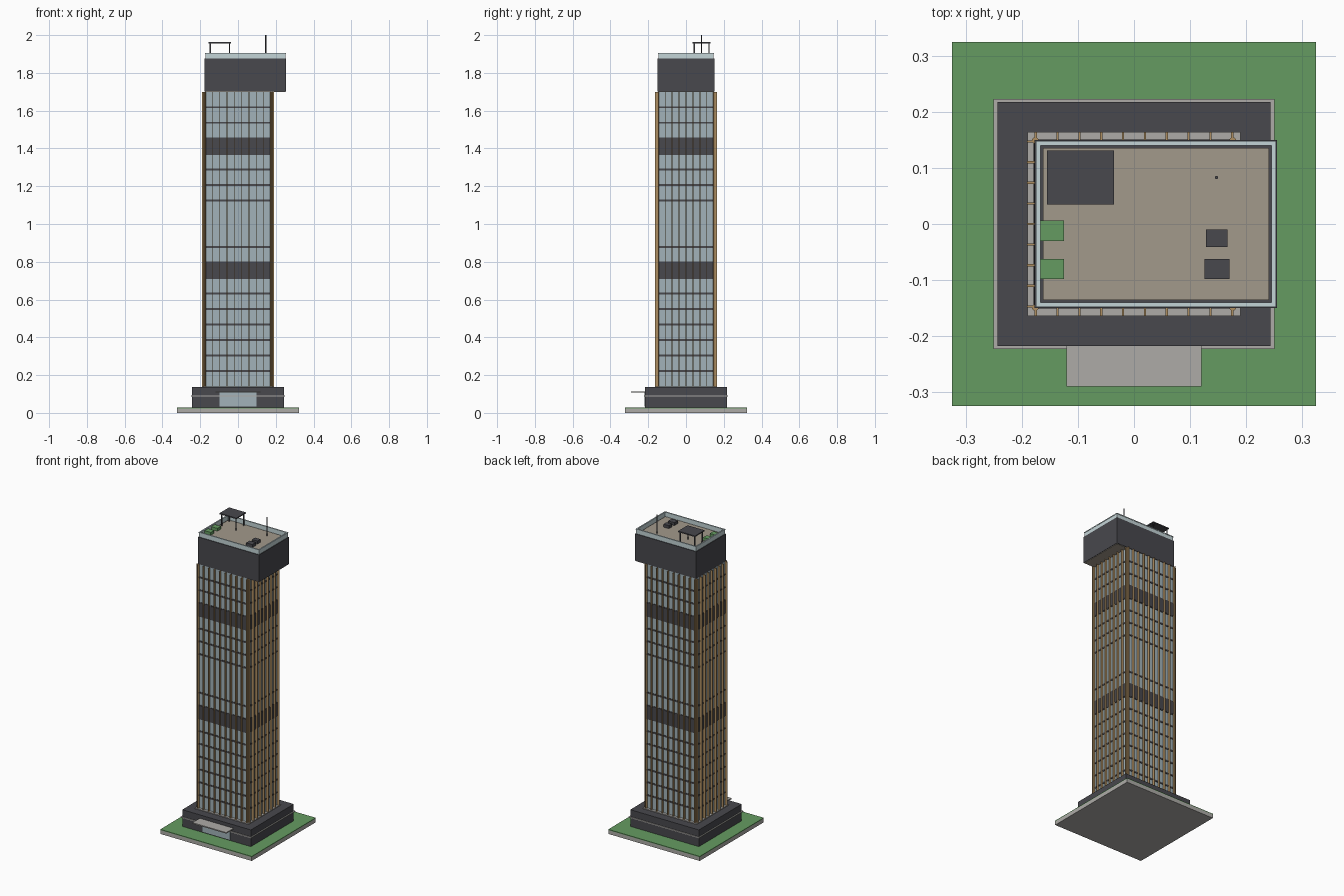
import bpy, bmesh
from mathutils import Matrix, Vector

if "Cube" in bpy.data.objects:
    bpy.data.objects.remove(bpy.data.objects["Cube"])


def mat(name, r, g, b):
    m = bpy.data.materials.new(name)
    m.diffuse_color = (r, g, b, 1)
    m.use_nodes = True
    m.node_tree.nodes["Principled BSDF"].inputs["Base Color"].default_value = m.diffuse_color
    return m


GRASS = mat("grass", .13, .33, .12)
STONE = mat("stone", .42, .41, .39)
DARK = mat("dark_cladding", .065, .065, .075)
GLASS = mat("glass", .36, .45, .49)
GOLD = mat("bronze", .42, .27, .12)
TAN = mat("deck_tan", .36, .32, .26)
RAIL = mat("rail_glass", .55, .66, .68)


def boxes(name, items, material):
    """One object from boxes given as (x0, x1, y0, y1, z0, z1)."""
    bm = bmesh.new()
    for x0, x1, y0, y1, z0, z1 in items:
        m = Matrix.Translation(((x0 + x1) / 2, (y0 + y1) / 2, (z0 + z1) / 2))
        m = m @ Matrix.Diagonal((x1 - x0, y1 - y0, z1 - z0, 1))
        bmesh.ops.create_cube(bm, size=1, matrix=m)
    me = bpy.data.meshes.new(name)
    bm.to_mesh(me)
    bm.free()
    me.materials.append(material)
    ob = bpy.data.objects.new(name, me)
    bpy.context.collection.objects.link(ob)
    return ob


def ring(x0, x1, y0, y1, z0, z1, t):
    """Four boxes around a rectangle, wall thickness t inward."""
    return [(x0, x1, y0, y0 + t, z0, z1), (x0, x1, y1 - t, y1, z0, z1),
            (x0, x0 + t, y0 + t, y1 - t, z0, z1), (x1 - t, x1, y0 + t, y1 - t, z0, z1)]


def cylinder(name, x, y, z0, z1, r, material):
    bpy.ops.mesh.primitive_cylinder_add(vertices=12, radius=r, depth=z1 - z0,
                                        location=(x, y, (z0 + z1) / 2))
    ob = bpy.context.object
    ob.name = name
    ob.data.materials.append(material)
    bpy.ops.object.shade_smooth_by_angle()
    return ob


# Site and podium
boxes("site_slab", [(-.324, .324, -.324, .324, 0, .024)], STONE)
boxes("lawn", [(-.324, .324, -.324, .324, .024, .029)], GRASS)
boxes("podium", [(-.243, .243, -.217, .217, .029, .136)], DARK)
boxes("podium_ledge", ring(-.25, .25, -.223, .223, .086, .092, .012), STONE)
boxes("tower_base_trim", [(-.19, .19, -.164, .164, .136, .141)], STONE)

# Entrance
boxes("entrance_glass", [(-.098, .098, -.221, -.21, .035, .108)], GLASS)
boxes("entrance_canopy", [(-.12, .12, -.29, -.215, .107, .114)], STONE)

# Tower shaft
Z0, Z1, FLOORS = .14, 1.70, 19
HX, HY = .175, .147
step = (Z1 - Z0) / FLOORS
boxes("tower_glass", [(-HX, HX, -HY, HY, Z0, Z1)], GLASS)
lines = [i for i in range(1, FLOORS) if i not in (10, 11)]
boxes("floor_lines", [(-HX - .003, HX + .003, -HY - .003, HY + .003,
                       Z0 + i * step - .005, Z0 + i * step + .005) for i in lines], DARK)
boxes("mechanical_bands", [(-HX - .004, HX + .004, -HY - .004, HY + .004,
                            Z0 + i * step, Z0 + (i + 1) * step) for i in (7, 15)], DARK)

# Vertical fins on all four sides, with corner posts
fins = []
for s in (-1, 1):
    for i in range(10):
        x = -HX + i * 2 * HX / 9
        y0, y1 = sorted((s * (HY - .002), s * .164))
        fins.append((x - .002, x + .002, y0, y1, Z0, Z1))
    for i in range(9):
        y = -HY + i * 2 * HY / 8
        x0, x1 = sorted((s * (HX - .002), s * .191))
        fins.append((x0, x1, y - .002, y + .002, Z0, Z1))
boxes("fins", fins, GOLD)
for sx in (-1, 1):
    for sy in (-1, 1):
        cylinder("corner_post", sx * (HX + .001), sy * (HY + .002), Z0, Z1, .006, GOLD)

# Overhanging crown
boxes("crown", [(-.177, .255, -.15, .15, 1.702, 1.875)], DARK)
boxes("crown_soffit", [(-.174, .252, -.147, .147, 1.699, 1.703)], TAN)
boxes("roof_deck", [(-.162, .241, -.135, .135, 1.874, 1.88)], TAN)
boxes("roof_rail_glass", ring(-.173, .251, -.146, .146, 1.875, 1.903, .004), RAIL)
boxes("roof_rail_cap", ring(-.175, .253, -.148, .148, 1.901, 1.906, .008), RAIL)

# Roof fittings
boxes("pergola_roof", [(-.155, -.036, .035, .131, 1.956, 1.963)], DARK)
boxes("pergola_posts", [(x - .003, x + .003, y - .003, y + .003, 1.88, 1.957)
                        for x in (-.147, -.045) for y in (.044, .122)], DARK)
boxes("roof_units", [(.128, .167, -.041, -.01, 1.88, 1.899),
                     (.126, .17, -.098, -.062, 1.88, 1.899)], DARK)
boxes("planters", [(-.168, -.125, -.03, .006, 1.88, 1.898),
                   (-.168, -.125, -.098, -.062, 1.88, 1.898)], GRASS)
cylinder("antenna", .147, .083, 1.88, 2.0, .003, DARK)
